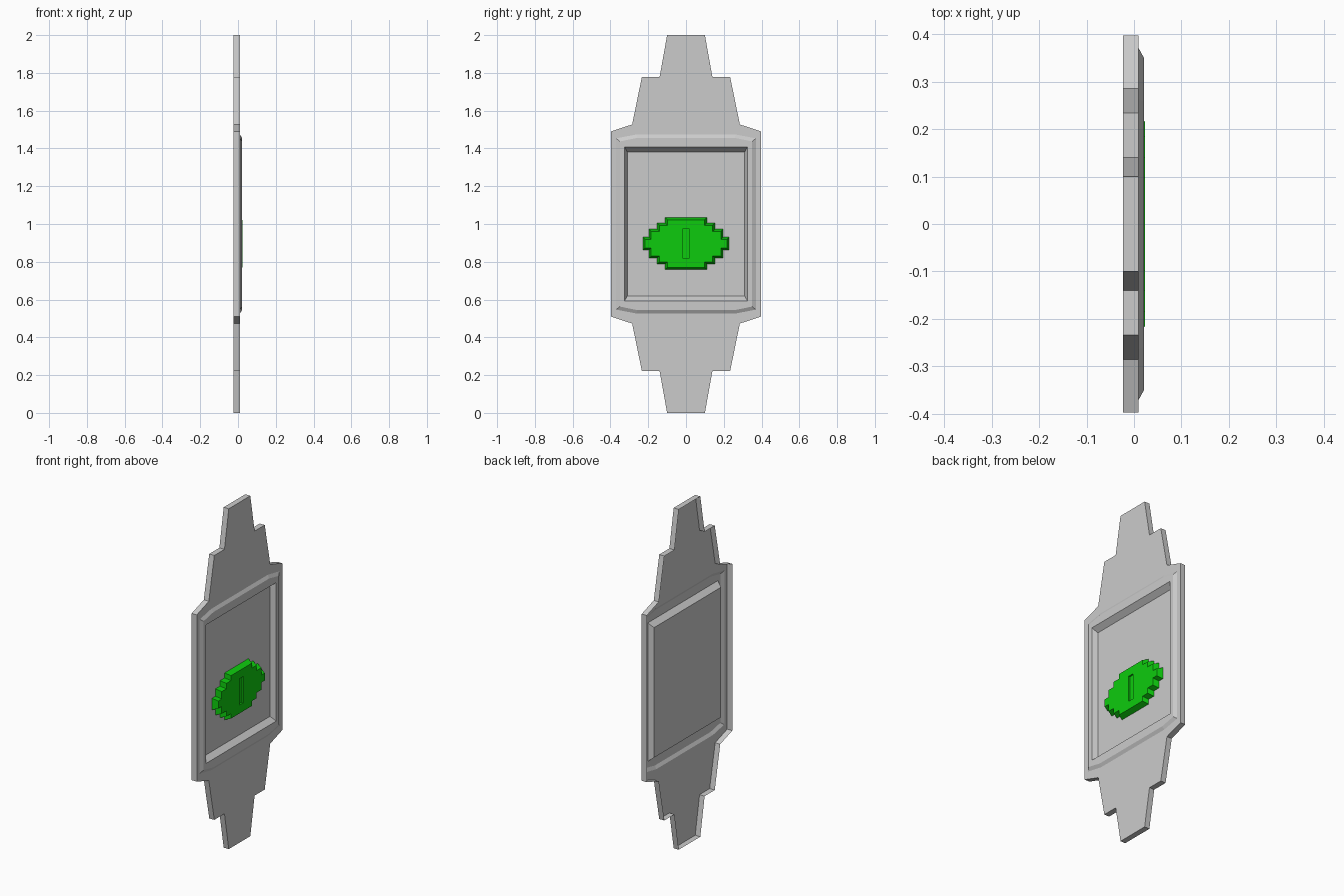
import bpy
import bmesh

if "Cube" in bpy.data.objects:
    bpy.data.objects.remove(bpy.data.objects["Cube"], do_unlink=True)


def material(name, colour):
    mat = bpy.data.materials.new(name)
    mat.use_nodes = True
    mat.diffuse_color = colour
    for node in mat.node_tree.nodes:
        if node.type == "BSDF_PRINCIPLED":
            node.inputs["Base Color"].default_value = colour
            node.inputs["Roughness"].default_value = 0.8
    return mat


def mirrored(quarter):
    """Closed loop from the points of its upper right quarter."""
    flipped = quarter[::-1]
    return (quarter + [(y, -z) for y, z in flipped]
            + [(-y, -z) for y, z in quarter] + [(-y, z) for y, z in flipped])


def shell(name, levels, centre_z, mat):
    """Join successive loops: walls between depths, flat rings at one depth."""
    bm = bmesh.new()
    rings = []
    for x, quarter in levels:
        verts = [bm.verts.new((x, y, z + centre_z)) for y, z in mirrored(quarter)]
        edges = [bm.edges.new((v, verts[i - 1])) for i, v in enumerate(verts)]
        rings.append((x, verts, edges))
    for (xa, va, ea), (xb, vb, eb) in zip(rings, rings[1:]):
        if xa == xb:
            bmesh.ops.triangle_fill(bm, use_beauty=True, edges=ea + eb, normal=(1, 0, 0))
        else:
            for i in range(len(va)):
                bm.faces.new((va[i - 1], va[i], vb[i], vb[i - 1]))
    bm.faces.new(rings[-1][1])
    bmesh.ops.recalc_face_normals(bm, faces=bm.faces[:])
    bm.normal_update()
    if sum(f.normal.x * f.calc_area() for f in bm.faces) < 0:
        bmesh.ops.reverse_faces(bm, faces=bm.faces[:])
    mesh = bpy.data.meshes.new(name)
    bm.to_mesh(mesh)
    bm.free()
    mesh.materials.append(mat)
    obj = bpy.data.objects.new(name, mesh)
    bpy.context.collection.objects.link(obj)
    return obj


grey = material("light grey", (0.6, 0.6, 0.6, 1))
green = material("bright green", (0.004, 0.6, 0.004, 1))

# Stepped plate, open at the back, with a raised frame and a sunken panel
outline = [(0.10, 1.0), (0.14, 0.777), (0.234, 0.777), (0.285, 0.527), (0.397, 0.49)]
frame_base = [(0.263, 0.474), (0.37, 0.453)]
frame_top = [(0.258, 0.456), (0.35, 0.437)]
recess = [(0.325, 0.407)]
floor = [(0.311, 0.382)]
shell("framed_plate", [(-0.023, outline), (0.01, outline), (0.01, frame_base),
                       (0.021, frame_top), (0.021, recess), (-0.01, floor)], 1.0, grey)

# Stepped oval badge with tapered sides and a slot in its face
badge = [(0.11, 0.138), (0.11, 0.109), (0.153, 0.109), (0.153, 0.077),
         (0.196, 0.077), (0.196, 0.034), (0.228, 0.034)]
badge_top = [(y - 0.012, z - 0.012) for y, z in badge]
slot = [(0.018, 0.077)]
shell("oval_badge", [(-0.01, badge), (0.023, badge_top), (0.023, slot),
                     (0.013, slot)], 0.896, green)
